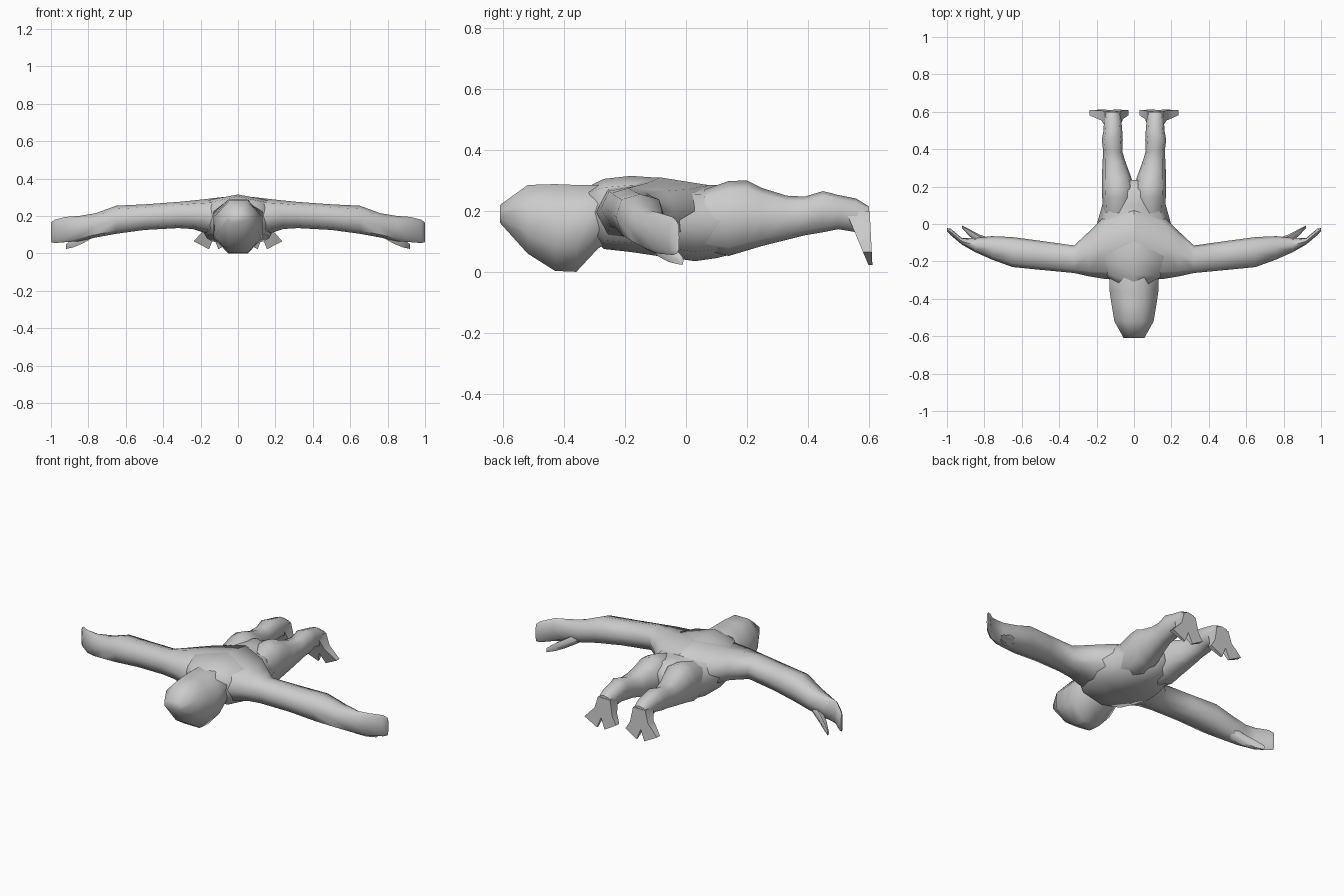
import bpy, math

cube = bpy.data.objects.get("Cube")
if cube:
    bpy.data.objects.remove(cube, do_unlink=True)

grey = bpy.data.materials.new("plain grey")
grey.use_nodes = True
grey.diffuse_color = (0.6, 0.6, 0.6, 1)
grey.node_tree.nodes["Principled BSDF"].inputs["Base Color"].default_value = (0.6, 0.6, 0.6, 1)


def make(name, verts, faces, angle=60):
    mesh = bpy.data.meshes.new(name)
    mesh.from_pydata(verts, [], faces)
    mesh.materials.append(grey)
    obj = bpy.data.objects.new(name, mesh)
    bpy.context.collection.objects.link(obj)
    bpy.ops.object.select_all(action="DESELECT")
    obj.select_set(True)
    bpy.context.view_layer.objects.active = obj
    bpy.ops.object.mode_set(mode="EDIT")
    bpy.ops.mesh.select_all(action="SELECT")
    bpy.ops.mesh.normals_make_consistent(inside=False)
    bpy.ops.object.mode_set(mode="OBJECT")
    bpy.ops.object.shade_smooth_by_angle(angle=math.radians(angle))
    return obj


def loft(name, axis, rings, side=1, power=0.8, flat=False, n=8):
    """Skin rings of (position, a_min, a_max, b_min, b_max) along an axis."""
    verts = []
    for pos, a0, a1, b0, b1 in rings:
        for i in range(n):
            t = 2 * math.pi * (i + (0.5 if flat else 0)) / n
            c, s = math.cos(t), math.sin(t)
            if flat:
                c, s = c / math.cos(math.pi / n), s / math.cos(math.pi / n)
            c = math.copysign(abs(c) ** power, c)
            s = math.copysign(abs(s) ** power, s)
            a, b = (a0 + a1) / 2 + c * (a1 - a0) / 2, (b0 + b1) / 2 + s * (b1 - b0) / 2
            x, y, z = (pos, a, b) if axis == "x" else (a, pos, b)
            verts.append((x * side, y, z))
    faces = [(r * n + i, r * n + (i + 1) % n, (r + 1) * n + (i + 1) % n, (r + 1) * n + i)
             for r in range(len(rings) - 1) for i in range(n)]
    last = (len(rings) - 1) * n
    faces += [tuple(range(n)), tuple(range(last, last + n))]
    return make(name, verts, faces)


def centred(rows):
    return [(y, -w, w, b, t) for y, w, b, t in rows]


# Head, face down: y, half width, bottom, top
loft("head", "y", centred([
    (-0.61, 0.055, 0.16, 0.22), (-0.52, 0.105, 0.06, 0.285), (-0.43, 0.12, 0.003, 0.288),
    (-0.36, 0.13, 0.0, 0.285), (-0.29, 0.13, 0.075, 0.285), (-0.24, 0.1, 0.11, 0.28)]),
    power=1, flat=True)

# Torso from neck to crotch
loft("torso", "y", centred([
    (-0.32, 0.1, 0.12, 0.28), (-0.27, 0.17, 0.075, 0.305), (-0.18, 0.21, 0.065, 0.315),
    (-0.08, 0.22, 0.05, 0.308), (0.03, 0.19, 0.035, 0.285), (0.1, 0.17, 0.045, 0.285),
    (0.18, 0.15, 0.065, 0.285), (0.235, 0.04, 0.12, 0.24)]))

# Arm: x, back and front in y, bottom and top; the root also forms the flank
ARM = [(0.0, -0.29, 0.12, 0.09, 0.31), (0.15, -0.295, 0.05, 0.1, 0.293),
       (0.24, -0.28, -0.04, 0.13, 0.283), (0.32, -0.262, -0.115, 0.135, 0.275),
       (0.5, -0.245, -0.09, 0.125, 0.262), (0.65, -0.23, -0.07, 0.105, 0.255),
       (0.76, -0.19, -0.065, 0.085, 0.215), (0.85, -0.15, -0.075, 0.065, 0.2),
       (0.92, -0.11, -0.075, 0.06, 0.195), (0.98, -0.06, -0.025, 0.055, 0.18),
       (1.0, -0.037, -0.022, 0.06, 0.165)]
THUMB = [(0.76, -0.14, -0.08, 0.09, 0.15), (0.83, -0.105, -0.055, 0.05, 0.11),
         (0.88, -0.065, -0.028, 0.03, 0.08), (0.92, -0.022, -0.008, 0.022, 0.05)]

# Leg: y, inner and outer x, bottom and top
LEG = [(0.06, 0.01, 0.165, 0.07, 0.27), (0.14, 0.0, 0.17, 0.052, 0.298),
       (0.2, 0.003, 0.172, 0.07, 0.3), (0.25, 0.015, 0.172, 0.085, 0.275),
       (0.33, 0.045, 0.168, 0.105, 0.25), (0.39, 0.063, 0.165, 0.12, 0.247),
       (0.45, 0.06, 0.172, 0.13, 0.265), (0.5, 0.063, 0.163, 0.14, 0.252),
       (0.56, 0.068, 0.16, 0.13, 0.24), (0.6, 0.075, 0.155, 0.15, 0.215)]

# Forked foot outline in x and z
FOOT = [(0.075, 0.2), (0.155, 0.2), (0.175, 0.13), (0.205, 0.1), (0.237, 0.065),
        (0.155, 0.022), (0.13, 0.085), (0.105, 0.022), (0.03, 0.065), (0.058, 0.11)]


def foot(name, side):
    n = len(FOOT)
    verts = [(x * side, 0.6 - (z - 0.02) * 0.42, z) for x, z in FOOT]
    verts += [(x * side, 0.612 - (z - 0.02) * 0.05, z) for x, z in FOOT]
    faces = [(i, (i + 1) % n, (i + 1) % n + n, i + n) for i in range(n)]
    faces += [tuple(range(n)), tuple(range(n, 2 * n))]
    make(name, verts, faces, 35)


for label, side in (("left", 1), ("right", -1)):
    loft(label + "_arm", "x", ARM, side, 0.75)
    loft(label + "_thumb", "x", THUMB, side, 0.75, n=6)
    loft(label + "_leg", "y", LEG, side, 0.75)
    foot(label + "_foot", side)
